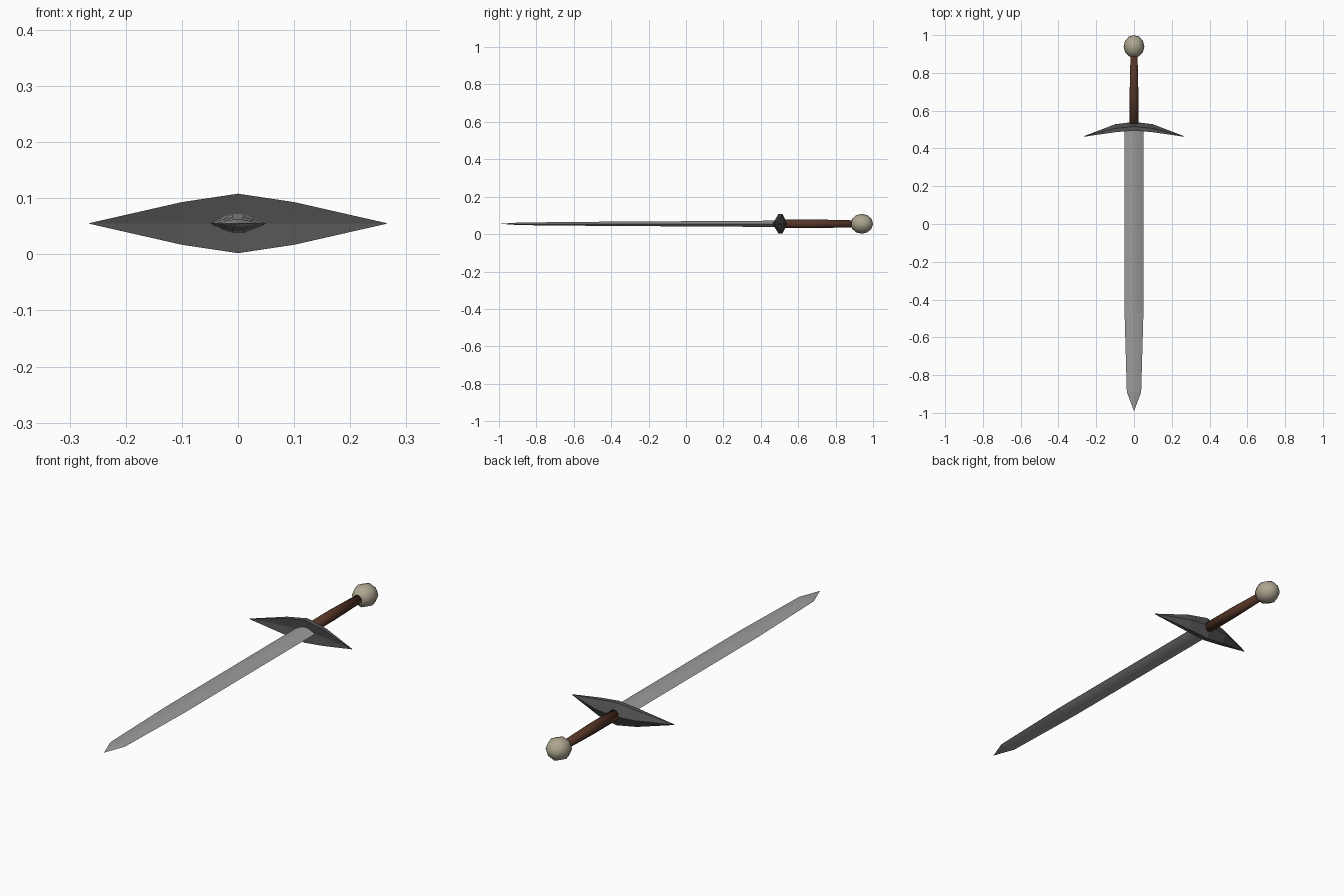
import bpy, bmesh, math
from mathutils import Matrix

if "Cube" in bpy.data.objects:
    bpy.data.objects.remove(bpy.data.objects["Cube"])

ZC = 0.055  # height of the sword's axis


def material(name, rgb):
    m = bpy.data.materials.new(name)
    m.diffuse_color = (*rgb, 1)
    m.use_nodes = True
    m.node_tree.nodes["Principled BSDF"].inputs["Base Color"].default_value = m.diffuse_color
    return m


def finish(name, bm, mat):
    bmesh.ops.remove_doubles(bm, verts=bm.verts, dist=1e-5)
    bmesh.ops.recalc_face_normals(bm, faces=bm.faces)
    me = bpy.data.meshes.new(name)
    bm.to_mesh(me)
    bm.free()
    me.materials.append(mat)
    ob = bpy.data.objects.new(name, me)
    bpy.context.collection.objects.link(ob)
    return ob


def loft(name, rings, mat):
    """Bridge equal-sized closed rings and cap both ends."""
    bm = bmesh.new()
    vs = [[bm.verts.new(p) for p in r] for r in rings]
    n = len(vs[0])
    for a, b in zip(vs, vs[1:]):
        for i in range(n):
            j = (i + 1) % n
            bm.faces.new((a[i], a[j], b[j], b[i]))
    bm.faces.new(vs[0])
    bm.faces.new(vs[-1])
    return finish(name, bm, mat)


steel = material("blade steel", (0.33, 0.33, 0.33))
iron = material("dark iron", (0.085, 0.085, 0.085))
leather = material("brown leather", (0.09, 0.035, 0.02))
bone = material("pale bone", (0.42, 0.38, 0.28))

# Blade: faceted lens section, tapering to a point
lens = [(1, 0), (0.55, 0.65), (0.2, 1), (-0.2, 1), (-0.55, 0.65),
        (-1, 0), (-0.55, -0.65), (-0.2, -1), (0.2, -1), (0.55, -0.65)]
blade = [(0.515, 0.05, 0.017), (-0.47, 0.05, 0.011),
         (-0.89, 0.038, 0.007), (-0.99, 0.0004, 0.0004)]
loft("blade", [[(w * u, y, ZC + t * v) for u, v in lens]
               for y, w, t in blade], steel)

# Guard: swept diamond plate; x, half height, front y, rim front, rim back, back y
half = [(0.265, 0.0005, 0.462, 0.462, 0.465, 0.465),
        (0.10, 0.038, 0.492, 0.486, 0.506, 0.528),
        (0.0, 0.053, 0.502, 0.494, 0.516, 0.541)]
stations = [(-s[0], *s[1:]) for s in half] + half[1::-1]
loft("guard", [[(x, f, ZC), (x, rf, ZC + h), (x, rb, ZC + h),
                (x, b, ZC), (x, rb, ZC - h), (x, rf, ZC - h)]
               for x, h, f, rf, rb, b in stations], iron)

# Grip: eight-sided, slightly tapered
grip = [(0.52, 0.025), (0.70, 0.025), (0.90, 0.020)]
loft("grip", [[(r * math.cos(k * math.pi / 4 + math.pi / 8), y,
                ZC + r * math.sin(k * math.pi / 4 + math.pi / 8))
               for k in range(8)] for y, r in grip], leather).data.shade_smooth()

# Pommel: low-poly ball with poles along the grip
bm = bmesh.new()
bmesh.ops.create_uvsphere(bm, u_segments=8, v_segments=6, radius=1)
bm.transform(Matrix.Translation((0, 0.94, ZC)) @ Matrix.Diagonal((0.055, 0.06, 0.053, 1))
             @ Matrix.Rotation(math.pi / 2, 4, 'X'))
finish("pommel", bm, bone).data.shade_smooth()
